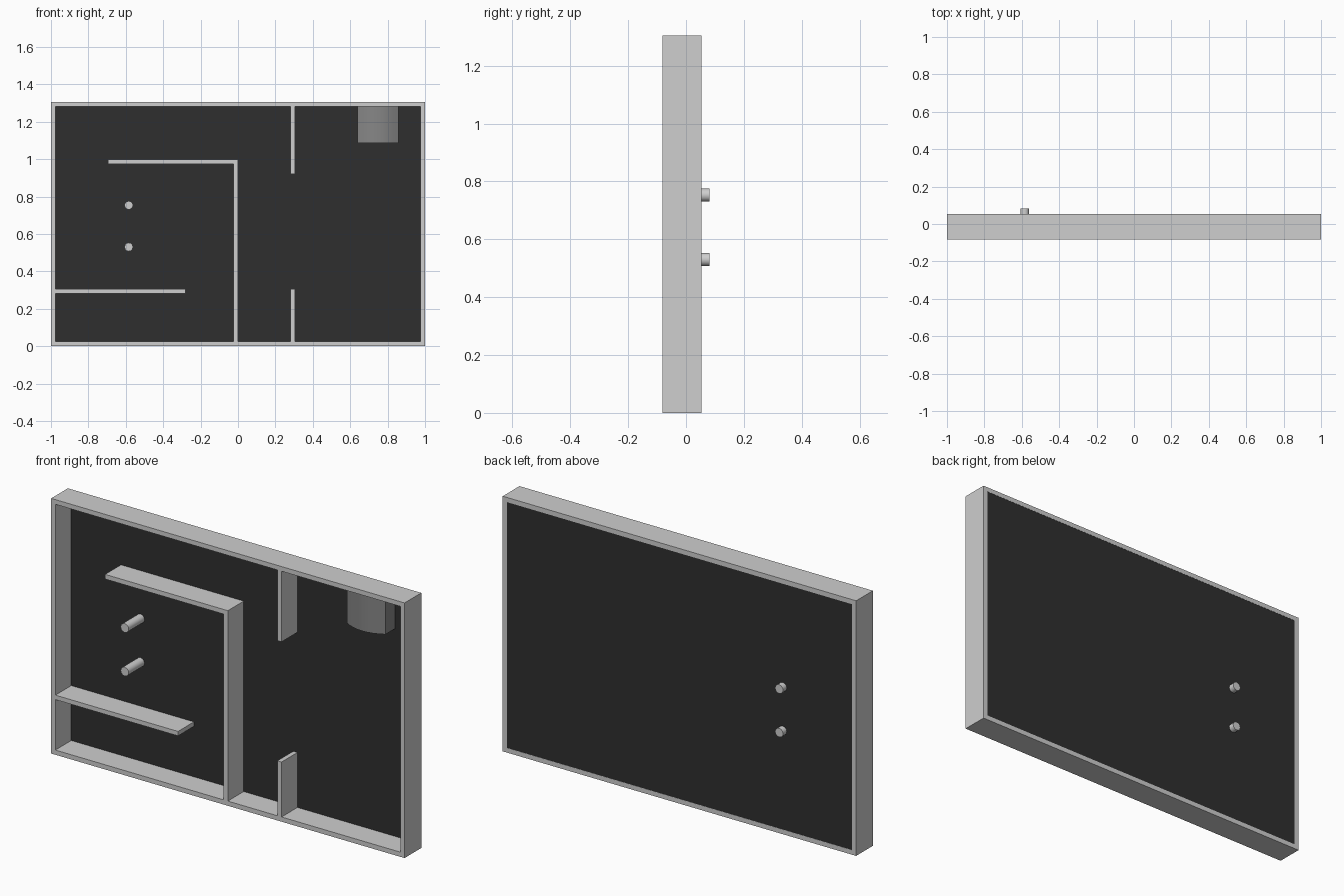
import bpy, bmesh, math
from mathutils import Matrix

if "Cube" in bpy.data.objects:
    bpy.data.objects.remove(bpy.data.objects["Cube"])

T = 0.024                      # board thickness
H = 1.305                      # overall height
YF, YB = -0.082, 0.053         # front and back of the frame
YP = 0.046                     # front of the backing panel


def material(name, v):
    m = bpy.data.materials.new(name)
    m.diffuse_color = (v, v, v, 1)
    m.use_nodes = True
    m.node_tree.nodes["Principled BSDF"].inputs["Base Color"].default_value = m.diffuse_color
    return m


LIGHT = material("light_grey", 0.62)
DARK = material("charcoal", 0.028)
MID = material("mid_grey", 0.24)


def finish(name, bm, mat):
    bmesh.ops.recalc_face_normals(bm, faces=bm.faces)
    me = bpy.data.meshes.new(name)
    bm.to_mesh(me)
    bm.free()
    me.materials.append(mat)
    ob = bpy.data.objects.new(name, me)
    bpy.context.collection.objects.link(ob)
    return ob


def prism(name, pts, axis, a, b, mat):
    """Extrude a 2D outline from a to b along y (outline xz) or z (outline xy)."""
    bm = bmesh.new()
    place = (lambda p: (p[0], a, p[1])) if axis == 'y' else (lambda p: (p[0], p[1], a))
    face = bm.faces.new([bm.verts.new(place(p)) for p in pts])
    ext = bmesh.ops.extrude_face_region(bm, geom=[face])
    vec = (0, b - a, 0) if axis == 'y' else (0, 0, b - a)
    bmesh.ops.translate(bm, vec=vec, verts=[g for g in ext["geom"] if isinstance(g, bmesh.types.BMVert)])
    return finish(name, bm, mat)


def board(name, x0, x1, z0, z1, y0=YF, y1=YP, mat=LIGHT):
    return prism(name, [(x0, z0), (x1, z0), (x1, z1), (x0, z1)], 'y', y0, y1, mat)


# Outer frame: a rectangle with a rectangular opening
bm = bmesh.new()
rings = []
for y in (YF, YB):
    for t in (0, T):
        rings.append([bm.verts.new((x, y, z)) for x, z in
                      ((-1 + t, t), (1 - t, t), (1 - t, H - t), (-1 + t, H - t))])
fo, fi, bo, bi = rings
for r, s in ((fo, fi), (fi, bi), (bi, bo), (bo, fo)):
    for i in range(4):
        j = (i + 1) % 4
        bm.faces.new((r[i], r[j], s[j], s[i]))
finish("outer_frame", bm, LIGHT)

# Backing panel
board("back_panel", -1 + T, 1 - T, T, H - T, YP, YB - 0.001, DARK)

# Inner dividers
prism("corner_divider", [(-0.695, 0.974), (-T, 0.974), (-T, T), (0, T), (0, 0.998), (-0.695, 0.998)],
      'y', YF, YP, LIGHT)
board("lower_left_shelf", -1 + T, -0.282, 0.282, 0.305)
board("upper_right_divider", 0.28, 0.304, 0.92, H - T)
board("lower_right_divider", 0.28, 0.304, T, 0.305)

# Two pegs running through the panel
for name, z in (("upper_peg", 0.753), ("lower_peg", 0.53)):
    bm = bmesh.new()
    bmesh.ops.create_cone(bm, cap_ends=True, segments=12, radius1=0.023, radius2=0.023, depth=0.164,
                          matrix=Matrix.Translation((-0.584, 0, z)) @ Matrix.Rotation(math.pi / 2, 4, 'X'))
    ob = finish(name, bm, LIGHT)
    bpy.context.view_layer.objects.active = ob
    ob.select_set(True)
    bpy.ops.object.shade_smooth_by_angle(angle=math.radians(40))
    ob.select_set(False)

# Bow-fronted block hanging from the top right
outline = [(0.638, YP)]
for i in range(9):
    u = -1 + i / 4
    outline.append((0.7475 + 0.1095 * u, -0.032 - 0.032 * (1 - u * u)))
outline.append((0.857, YP))
ob = prism("bow_front_block", outline, 'z', 1.087, H - T, MID)
bpy.context.view_layer.objects.active = ob
ob.select_set(True)
bpy.ops.object.shade_smooth_by_angle(angle=math.radians(30))
ob.select_set(False)
